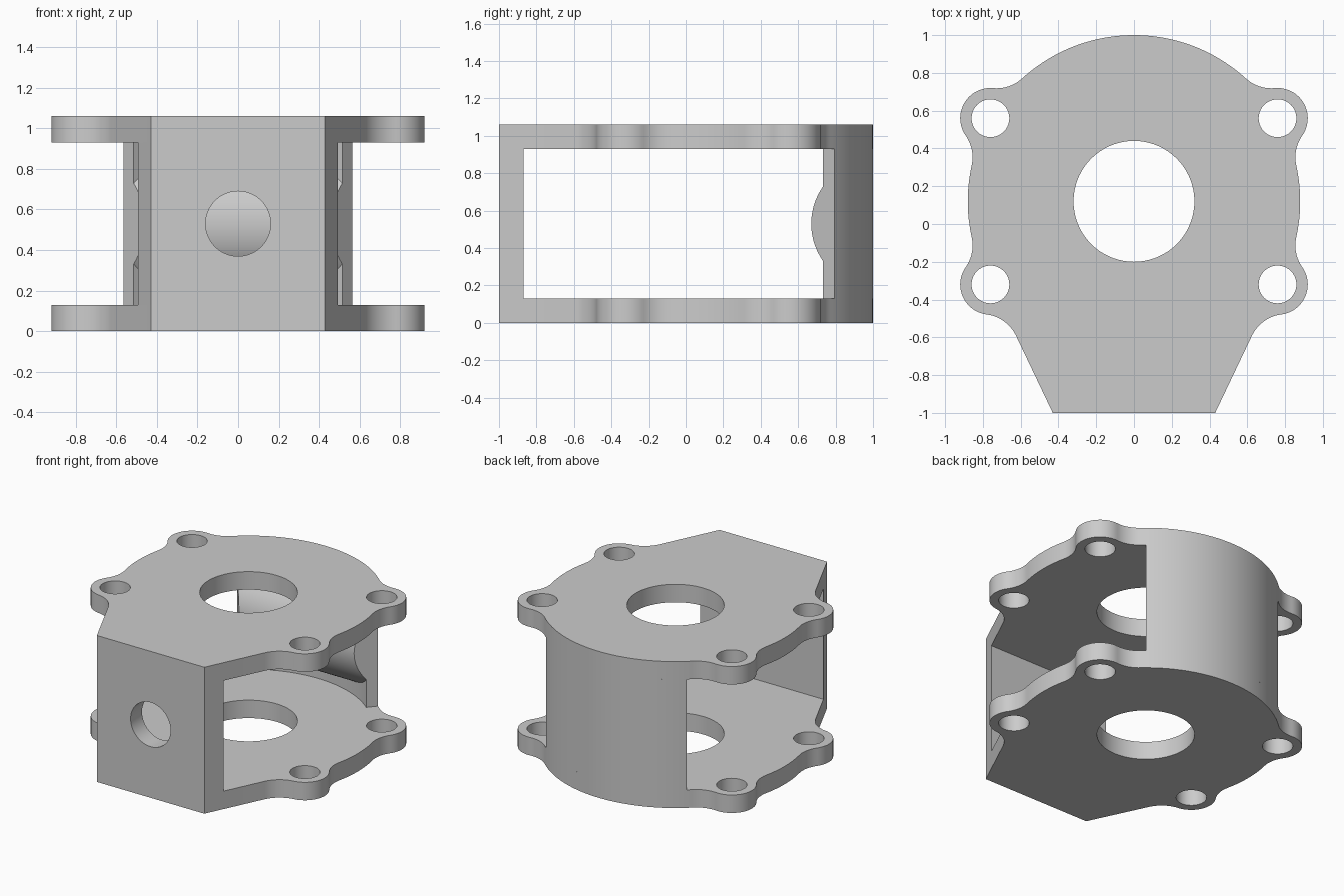
import bpy, bmesh, math
from math import sin, cos, tan, radians, pi
from mathutils import Vector, Matrix

cube = bpy.data.objects.get("Cube")
if cube:
    bpy.data.objects.remove(cube, do_unlink=True)

grey = bpy.data.materials.new("light_grey")
grey.use_nodes = True
grey.diffuse_color = (0.6, 0.6, 0.6, 1)
grey.node_tree.nodes["Principled BSDF"].inputs["Base Color"].default_value = (0.6, 0.6, 0.6, 1)

HEIGHT, PLATE = 1.06, 0.13
MID = HEIGHT / 2
CENTRE, R = Vector((0, 0.12)), 0.88
EAR_X, EAR_Y, EAR_R, FILLET = 0.76, 0.44, 0.16, 0.2
SPREAD = radians(40)


def arc(c, r, a, b, n):
    return [Vector((c[0] + r * cos(a + (b - a) * i / n),
                    c[1] + r * sin(a + (b - a) * i / n))) for i in range(n + 1)]


def arc_between(c, p, q, n=12):
    """Shorter arc about c from p to q."""
    a, b = math.atan2(*(p - c).yx), math.atan2(*(q - c).yx)
    b = a + (b - a + pi) % (2 * pi) - pi
    return arc(c, (p - c).length, a, b, n)


def toward(c, target, r):
    return c + (target - c).normalized() * r


def baked(obj, name):
    """Replace an object by its evaluated mesh."""
    bpy.context.view_layer.update()
    dg = bpy.context.evaluated_depsgraph_get()
    mesh = bpy.data.meshes.new_from_object(obj.evaluated_get(dg))
    bpy.data.objects.remove(obj, do_unlink=True)
    bm = bmesh.new()
    bm.from_mesh(mesh)
    bmesh.ops.remove_doubles(bm, verts=bm.verts, dist=1e-5)
    bmesh.ops.recalc_face_normals(bm, faces=bm.faces)
    bm.to_mesh(mesh)
    bm.free()
    mesh.materials.clear()
    mesh.materials.append(grey)
    new = bpy.data.objects.new(name, mesh)
    bpy.context.collection.objects.link(new)
    return new


def extrude(name, loops, z0, z1):
    """Solid from outlines; inner loops become holes."""
    curve = bpy.data.curves.new(name, 'CURVE')
    curve.dimensions, curve.fill_mode = '2D', 'BOTH'
    curve.extrude = (z1 - z0) / 2
    for pts in loops:
        spline = curve.splines.new('POLY')
        spline.points.add(len(pts) - 1)
        for point, p in zip(spline.points, pts):
            point.co = (p[0], p[1], 0, 1)
        spline.use_cyclic_u = True
    obj = bpy.data.objects.new(name + "_outline", curve)
    bpy.context.collection.objects.link(obj)
    new = baked(obj, name)
    new.data.transform(Matrix.Translation((0, 0, (z0 + z1) / 2)))
    return new


def cylinder(name, r, length, pos, axis):
    bm = bmesh.new()
    bmesh.ops.create_cone(bm, cap_ends=True, segments=96, radius1=r, radius2=r, depth=length,
                          matrix=Matrix.Translation(pos) @ Matrix.Rotation(pi / 2, 4, axis))
    mesh = bpy.data.meshes.new(name)
    bm.to_mesh(mesh)
    bm.free()
    obj = bpy.data.objects.new(name, mesh)
    bpy.context.collection.objects.link(obj)
    return obj


def combine(obj, tool, operation, name):
    mod = obj.modifiers.new("cut", 'BOOLEAN')
    mod.operation, mod.solver, mod.object = operation, 'EXACT', tool
    new = baked(obj, name)
    bpy.data.objects.remove(tool, do_unlink=True)
    return new


# Plate outline: half profile from front corner to back, then mirrored
low_ear = CENTRE + Vector((EAR_X, -EAR_Y))
high_ear = CENTRE + Vector((EAR_X, EAR_Y))
corner = Vector((0.43, -1))
slope = Vector((0.2, 0.42)).normalized()
normal = Vector((slope.y, -slope.x))


def fillet_centre(ear, side):
    """Centre of the blend arc touching the main disc and an ear."""
    d = ear - CENTRE
    a_len, b_len = R + FILLET, EAR_R + FILLET
    along = (a_len ** 2 - b_len ** 2 + d.length_squared) / (2 * d.length)
    u = d.normalized()
    return CENTRE + u * along + Vector((-u.y, u.x)) * side * math.sqrt(a_len ** 2 - along ** 2)


w = low_ear - (corner + normal * FILLET)
reach = w.dot(slope) - math.sqrt((EAR_R + FILLET) ** 2 - w.dot(normal) ** 2)
f0 = corner + normal * FILLET + slope * reach
f1, f2, f3 = fillet_centre(low_ear, 1), fillet_centre(high_ear, -1), fillet_centre(high_ear, 1)


def ear_arc(ear, before, after):
    p, q = toward(ear, before, EAR_R), toward(ear, after, EAR_R)
    a, b = math.atan2(*(p - ear).yx), math.atan2(*(q - ear).yx)
    return arc(ear, EAR_R, a, a + (b - a) % (2 * pi), 28)


def blend(c, before, r_before, after, r_after):
    return arc_between(c, toward(before, c, r_before), toward(after, c, r_after))


half = [corner]
half += arc_between(f0, f0 - normal * FILLET, toward(low_ear, f0, EAR_R))
half += ear_arc(low_ear, f0, f1)
half += blend(f1, low_ear, EAR_R, CENTRE, R)
half += arc_between(CENTRE, toward(CENTRE, f1, R), toward(CENTRE, f2, R))
half += blend(f2, CENTRE, R, high_ear, EAR_R)
half += ear_arc(high_ear, f2, f3)
half += blend(f3, high_ear, EAR_R, CENTRE, R)
half += arc_between(CENTRE, toward(CENTRE, f3, R), CENTRE + Vector((0, R)), 24)

full = half + [Vector((-p.x, p.y)) for p in reversed(half[:-1])]
outline = [p for i, p in enumerate(full) if (p - full[i - 1]).length > 1e-4]

holes = [arc(CENTRE, 0.32, 0, 2 * pi, 72)[:-1]]
for sx in (1, -1):
    for ear in (low_ear, high_ear):
        holes.append(arc((sx * ear.x, ear.y), 0.1, 0, 2 * pi, 40)[:-1])

parts = [extrude("bottom_plate", [outline] + holes, 0, PLATE),
         extrude("top_plate", [outline] + holes, HEIGHT - PLATE, HEIGHT)]

# Front wall with round opening
inner_y = -0.87
inner_x = corner.x + (inner_y + 1) * slope.x / slope.y
wall = extrude("front_block", [[(-corner.x, -1), (corner.x, -1), (inner_x, inner_y), (-inner_x, inner_y)]],
               PLATE, HEIGHT - PLATE)
bore = cylinder("bore", 0.16, 0.6, (0, -0.93, MID), 'X')
parts.append(combine(wall, bore, 'DIFFERENCE', "front_wall"))

# Curved back wall
a, b = pi / 2 - SPREAD, pi / 2 + SPREAD
parts.append(extrude("back_wall", [arc(CENTRE, R, a, b, 48) + arc(CENTRE, 0.8, b, a, 48)],
                     PLATE, HEIGHT - PLATE))

# Rounded rib on the inside of the back wall
wedge = extrude("wedge", [[CENTRE] + arc(CENTRE, 0.81, a, b, 48)], PLATE, HEIGHT - PLATE)
rod = cylinder("rod", 0.347, 2.2, (0, 1.017, MID), 'Y')
parts.append(combine(wedge, rod, 'INTERSECT', "back_rib"))

bpy.ops.object.select_all(action='DESELECT')
for part in parts:
    part.select_set(True)
bpy.context.view_layer.objects.active = parts[0]
bpy.ops.object.shade_smooth_by_angle(angle=radians(30))
